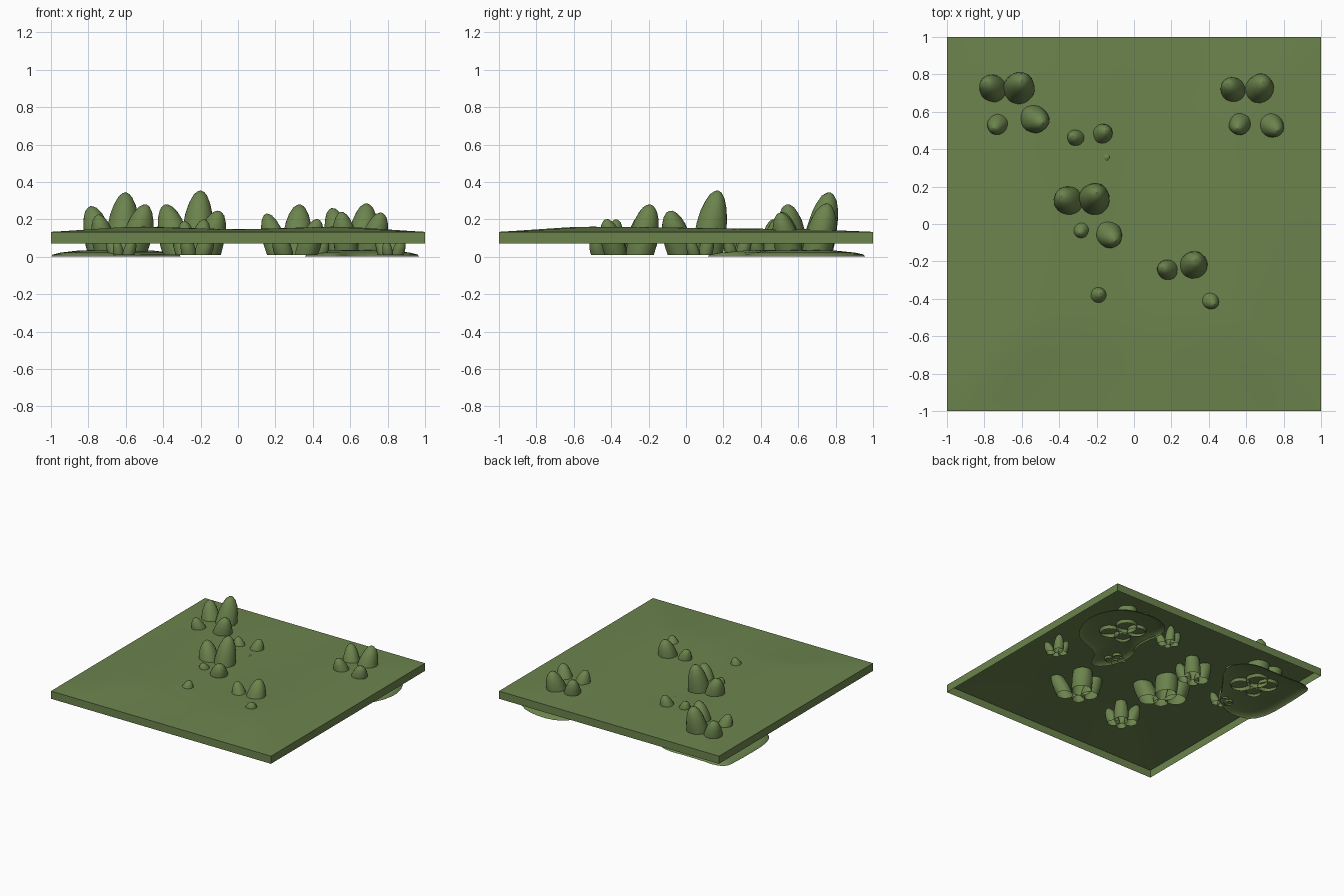
import bpy, bmesh, math, random
from mathutils import Vector, noise

if "Cube" in bpy.data.objects:
    bpy.data.objects.remove(bpy.data.objects["Cube"])

random.seed(4)
green = bpy.data.materials.new("leaf_green")
green.diffuse_color = (0.15, 0.23, 0.075, 1)
green.use_nodes = True
green.node_tree.nodes["Principled BSDF"].inputs["Base Color"].default_value = green.diffuse_color


def finish(bm, name, smooth=None):
    me = bpy.data.meshes.new(name)
    bm.to_mesh(me)
    bm.free()
    ob = bpy.data.objects.new(name, me)
    bpy.context.collection.objects.link(ob)
    me.materials.append(green)
    if smooth:
        bpy.ops.object.select_all(action='DESELECT')
        ob.select_set(True)
        bpy.context.view_layer.objects.active = ob
        bpy.ops.object.shade_smooth_by_angle(angle=math.radians(smooth))
    return ob


# Ground sheet: gently rolling top with a skirt, open underneath
bm = bmesh.new()
bmesh.ops.create_grid(bm, x_segments=24, y_segments=24, size=1)
for v in bm.verts:
    x, y = v.co.x, v.co.y
    env = min(1, 2.2 * (1 - max(abs(x), abs(y))))
    bump = 0.016 + 0.008 * math.sin(4 * abs(x) - 1.2) - 0.006 * math.sin(2.5 * y)
    v.co.z = 0.133 + env * bump
rim = [e for e in bm.edges if e.is_boundary]
ext = bmesh.ops.extrude_edge_only(bm, edges=rim)
for v in ext["geom"]:
    if isinstance(v, bmesh.types.BMVert):
        v.co.z = 0.07
bmesh.ops.recalc_face_normals(bm, faces=bm.faces)
if max(bm.faces, key=lambda f: f.calc_center_median().z).normal.z < 0:
    bmesh.ops.reverse_faces(bm, faces=bm.faces)
finish(bm, "ground_sheet", 40)


# Low mounds under the two back clusters: open-bottomed domes
def mound(name, centre, pts):
    for _ in range(2):
        new = []
        for i, a in enumerate(pts):
            b = pts[(i + 1) % len(pts)]
            new += [(a[0] * .75 + b[0] * .25, a[1] * .75 + b[1] * .25),
                    (a[0] * .25 + b[0] * .75, a[1] * .25 + b[1] * .75)]
        pts = new
    bm = bmesh.new()
    rings = []
    for s, z in ((1, 0), (0.97, 0.012), (0.85, 0.022), (0.6, 0.032), (0.3, 0.037)):
        rings.append([bm.verts.new((centre[0] + (p[0] - centre[0]) * s,
                                    centre[1] + (p[1] - centre[1]) * s, z)) for p in pts])
    n = len(pts)
    for lo, hi in zip(rings, rings[1:]):
        for i in range(n):
            j = (i + 1) % n
            bm.faces.new((lo[i], lo[j], hi[j], hi[i]))
    bm.faces.new(rings[-1])
    bmesh.ops.recalc_face_normals(bm, faces=bm.faces)
    finish(bm, name, 40)


mound("mound_right", (0.64, 0.58),
      [(.88, .36), (1.0, .65), (.88, .92), (.55, .98), (.38, .84), (.44, .56),
       (.34, .38), (.40, .16), (.52, .09), (.60, .28)])
mound("mound_left", (-0.66, 0.6),
      [(-.46, .48), (-.27, .73), (-.39, .91), (-.7, .9), (-.98, .92), (-1.0, .75),
       (-1.0, .28), (-.8, .20), (-.6, .28)])


# Bush lobes: lumpy ellipsoids leaning out from the cluster centre, open at the base
def cluster(name, c, lobes):
    bm = bmesh.new()
    for tx, ty, tz, r in lobes:
        tip = Vector((tx, ty, tz))
        foot = Vector((c[0] + (tx - c[0]) * 0.5, c[1] + (ty - c[1]) * 0.5, 0))
        axis = tip - foot
        low = foot - axis * 0.45
        half = (tip - low).length / 2
        rot = axis.to_track_quat('Z', 'Y')
        seed = Vector([random.uniform(0, 50) for _ in range(3)])
        part = bmesh.ops.create_icosphere(bm, subdivisions=3, radius=1)["verts"]
        for v in part:
            d = v.co.copy()
            k = 1 + 0.07 * noise.noise(d * 1.5 + seed)
            v.co = (tip + low) / 2 + rot @ Vector((d.x * r * k, d.y * r * k, d.z * half))
    bmesh.ops.bisect_plane(bm, geom=bm.verts[:] + bm.edges[:] + bm.faces[:],
                           plane_co=(0, 0, 0.008), plane_no=(0, 0, 1), clear_inner=True)
    finish(bm, name, 25)


cluster("bush_back_left", (-.65, .62),
        [(-.60, .77, .345, .085), (-.79, .76, .27, .075), (-.75, .51, .225, .062), (-.49, .54, .28, .078)])
cluster("bush_middle", (-.24, .05),
        [(-.20, .17, .355, .085), (-.39, .15, .28, .08), (-.29, -.05, .19, .055), (-.10, -.09, .245, .075)])
cluster("bush_front_right", (.29, -.31),
        [(.33, -.19, .28, .078), (.15, -.23, .23, .062), (.21, -.40, .13, .05), (.43, -.43, .2, .06)])
cluster("bush_back_right", (.62, .62),
        [(.69, .76, .285, .08), (.50, .75, .26, .07), (.55, .51, .24, .065), (.77, .50, .235, .07)])
cluster("bush_mid_back", (-.23, .42),
        [(-.15, .50, .215, .06), (-.33, .47, .2, .055), (-.28, .35, .13, .045), (-.14, .35, .145, .05)])
cluster("bush_front", (-.24, -.43),
        [(-.18, -.37, .2, .055), (-.32, -.34, .155, .05), (-.28, -.49, .11, .04), (-.15, -.49, .13, .045)])

# Small bushes hidden beneath the sheet
for i, (x, y) in enumerate([(.82, .07), (.26, .71), (-.62, .29), (.41, .27)]):
    cluster("small_bush_%d" % (i + 1), (x, y),
            [(x + .02, y + .06, .135, .038), (x - .07, y + .04, .115, .034),
             (x - .03, y - .05, .085, .028), (x + .06, y - .05, .10, .033)])
